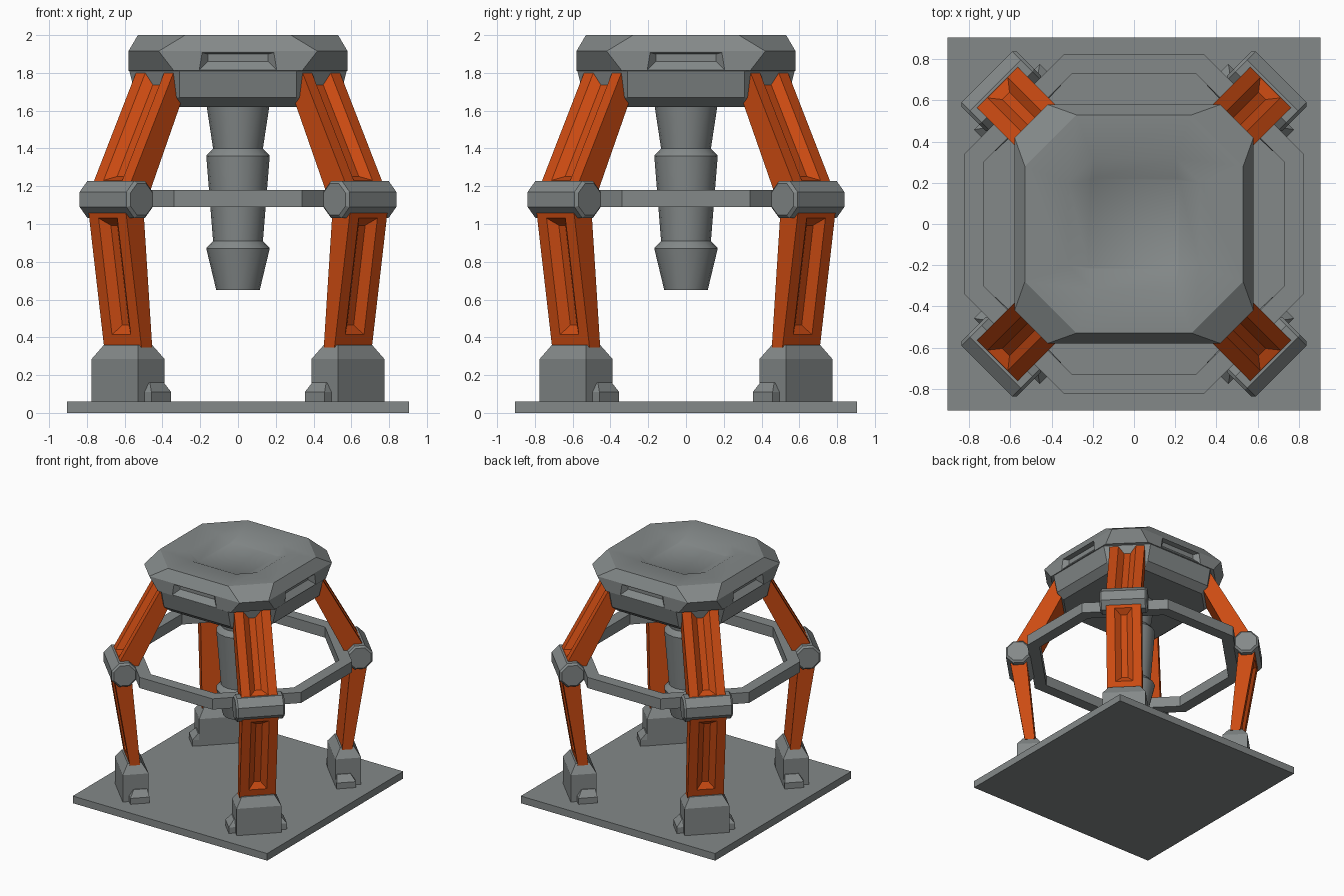
import bpy
import bmesh
from math import cos, sin, pi, radians
from mathutils import Matrix, Vector

if "Cube" in bpy.data.objects:
    bpy.data.objects.remove(bpy.data.objects["Cube"], do_unlink=True)


def material(name, rgb):
    m = bpy.data.materials.new(name)
    m.use_nodes = True
    m.diffuse_color = (*rgb, 1)
    bsdf = next(n for n in m.node_tree.nodes if n.type == "BSDF_PRINCIPLED")
    bsdf.inputs["Base Color"].default_value = (*rgb, 1)
    return m


GREY = material("steel grey", (0.23, 0.25, 0.25))
ORANGE = material("burnt orange", (0.60, 0.07, 0.006))


def finish(bm, name, mat, angle=0, smooth=False):
    """Turn a bmesh into an object, rotated about z."""
    bmesh.ops.recalc_face_normals(bm, faces=bm.faces)
    me = bpy.data.meshes.new(name)
    bm.to_mesh(me)
    bm.free()
    me.transform(Matrix.Rotation(angle, 4, "Z"))
    me.materials.append(mat)
    ob = bpy.data.objects.new(name, me)
    bpy.context.collection.objects.link(ob)
    if smooth:
        select(ob)
        bpy.ops.object.shade_smooth_by_angle(angle=radians(30))
    return ob


def select(ob):
    bpy.ops.object.select_all(action="DESELECT")
    ob.select_set(True)
    bpy.context.view_layer.objects.active = ob


def loft(loops, closed=False):
    """Bridge equal-length point loops, capping the ends unless closed."""
    bm = bmesh.new()
    rows = [[bm.verts.new(p) for p in loop] for loop in loops]
    pairs = list(zip(rows, rows[1:]))
    if closed:
        pairs.append((rows[-1], rows[0]))
    else:
        bm.faces.new(rows[0])
        bm.faces.new(rows[-1])
    for a, b in pairs:
        for i in range(len(a)):
            j = (i + 1) % len(a)
            bm.faces.new((a[i], a[j], b[j], b[i]))
    return bm


def octagon(a, b, z):
    """Sides at distance a on both axes, each with half length b."""
    return [(x, y, z) for x, y in ((a, -b), (a, b), (b, a), (-b, a),
                                   (-a, b), (-a, -b), (-b, -a), (b, -a))]


def circle(r, z, n=16):
    return [(r * cos(2 * pi * i / n), r * sin(2 * pi * i / n), z) for i in range(n)]


def rect(r_in, r_out, t, z):
    """Rectangle with x as the outward and y as the sideways direction."""
    return [(r_in, -t, z), (r_out, -t, z), (r_out, t, z), (r_in, t, z)]


# Base plate
finish(loft([rect(-0.905, 0.905, 0.905, z) for z in (0, 0.06)]), "base_plate", GREY)

# Head housing with dished top
head = finish(loft([
    octagon(0.48, 0.30, 1.62), octagon(0.54, 0.31, 1.67), octagon(0.575, 0.31, 1.809),
    octagon(0.58, 0.34, 1.812), octagon(0.58, 0.42, 1.915), octagon(0.53, 0.28, 2.0),
    octagon(0.32, 0.20, 2.0), octagon(0.22, 0.21, 1.95),
]), "head_housing", GREY)

# Slots cut in the four head sides
for k in range(4):
    def slot(x, low, high, z0, z1):
        return [(x, -low, z0), (x, low, z0), (x, high, z1), (x, -high, z1)]
    cutter = finish(loft([slot(0.60, 0.21, 0.20, 1.80, 1.91),
                          slot(0.58, 0.205, 0.19, 1.816, 1.907),
                          slot(0.54, 0.16, 0.16, 1.86, 1.90)]),
                    "slot_cutter", GREY, k * pi / 2)
    cutter.hide_render = True
    select(head)
    mod = head.modifiers.new("slot", "BOOLEAN")
    mod.operation = "DIFFERENCE"
    mod.solver = "EXACT"
    mod.object = cutter
    bpy.ops.object.modifier_apply(modifier=mod.name)
    bpy.data.objects.remove(cutter, do_unlink=True)
select(head)
bpy.ops.object.shade_smooth_by_angle(angle=radians(30))

# Stepped central drill
finish(loft([circle(r, z) for r, z in (
    (0.115, 0.65), (0.168, 0.87), (0.165, 0.875), (0.132, 0.91),
    (0.168, 1.36), (0.165, 1.365), (0.132, 1.40), (0.167, 1.63))]),
    "drill", GREY, smooth=True)

# Octagonal brace ring
finish(loft([octagon(0.825, 0.34, 1.09), octagon(0.825, 0.34, 1.18),
             octagon(0.73, 0.30, 1.18), octagon(0.73, 0.30, 1.09)], closed=True),
       "brace_ring", GREY)


def leg(name, bottom, top, angle):
    """Tapered beam with a V groove in its outer face."""
    bm = loft([rect(*bottom[:2], 0.14, bottom[2]), rect(*top[:2], 0.14, top[2])])
    bmesh.ops.recalc_face_normals(bm, faces=bm.faces)
    outer = max(bm.faces, key=lambda f: f.normal.x)
    bmesh.ops.inset_region(bm, faces=[outer], thickness=0.07, use_even_offset=True)
    bmesh.ops.inset_region(bm, faces=[outer], thickness=0.045, depth=-0.04,
                           use_even_offset=True)
    finish(bm, name, ORANGE, angle)


# Four corner supports
for k, corner in enumerate(("back_left", "back_right", "front_right", "front_left")):
    a = pi / 4 + k * pi / 2
    finish(loft([rect(0.723, 0.923, 0.173, 0.06), rect(0.723, 0.923, 0.173, 0.285),
                 rect(0.77, 0.877, 0.127, 0.36)]), corner + "_foot", GREY, a)
    finish(loft([rect(0.725, 0.873, 0.225, 0.06), rect(0.725, 0.873, 0.225, 0.11),
                 rect(0.735, 0.84, 0.18, 0.16)]), corner + "_foot_flange", GREY, a)
    leg(corner + "_lower_leg", (0.782, 0.862, 0.345), (0.85, 0.985, 1.10), a)
    leg(corner + "_upper_leg", (0.80, 0.97, 1.17), (0.45, 0.58, 1.88), a)
    # Knee barrel lying across the leg
    ends = [[(0.912 + r * cos(pi / 8 + i * pi / 4), t, 1.13 + r * sin(pi / 8 + i * pi / 4))
             for i in range(8)]
            for t, r in ((-0.19, 0.09), (-0.175, 0.106), (0.175, 0.106), (0.19, 0.09))]
    finish(loft(ends), corner + "_knee", GREY, a)
